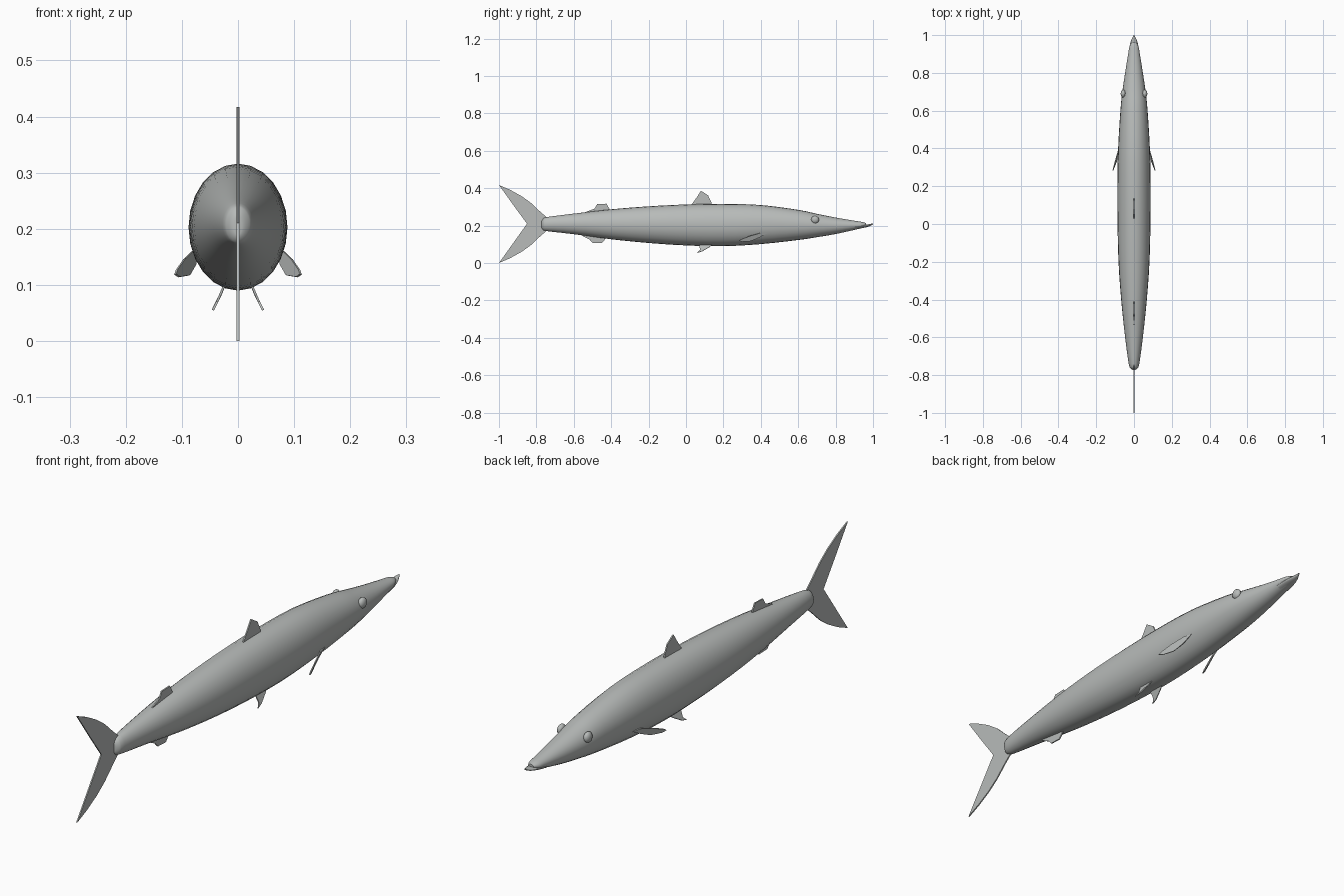
import bpy, bmesh, math
from mathutils import Vector

cube = bpy.data.objects.get("Cube")
if cube:
    bpy.data.objects.remove(cube, do_unlink=True)

grey = bpy.data.materials.new("fish grey")
grey.use_nodes = True
colour = (0.48, 0.5, 0.49, 1)
grey.diffuse_color = colour
grey.node_tree.nodes["Principled BSDF"].inputs["Base Color"].default_value = colour


def finish(name, bm, smooth=None):
    bmesh.ops.recalc_face_normals(bm, faces=bm.faces)
    mesh = bpy.data.meshes.new(name)
    bm.to_mesh(mesh)
    bm.free()
    mesh.materials.append(grey)
    obj = bpy.data.objects.new(name, mesh)
    bpy.context.collection.objects.link(obj)
    if smooth:
        bpy.ops.object.select_all(action='DESELECT')
        obj.select_set(True)
        bpy.context.view_layer.objects.active = obj
        bpy.ops.object.shade_smooth_by_angle(angle=math.radians(smooth))
    return obj


def spline(points, steps):
    """Smooth curve through the points."""
    pts = [Vector(p) for p in points]
    out = []
    for i in range(len(pts) - 1):
        a, b, c, d = pts[max(i - 1, 0)], pts[i], pts[i + 1], pts[min(i + 2, len(pts) - 1)]
        for k in range(steps):
            t = k / steps
            out.append(b + (c - a) * (t / 2) + (a * 2 - b * 5 + c * 4 - d) * (t * t / 2)
                       + (b * 3 - a - c * 3 + d) * (t ** 3 / 2))
    return out + [pts[-1]]


def loft(name, stations, steps, sides=24):
    """Oval rings along y; each station is (y, top, bottom, half width)."""
    bm = bmesh.new()
    rings = []
    for y, top, bottom, half in spline(stations, steps):
        ring = []
        for i in range(sides):
            a = math.tau * i / sides
            ring.append(bm.verts.new((half * math.sin(a), y,
                                      (top + bottom) / 2 + (top - bottom) / 2 * math.cos(a))))
        rings.append(ring)
    for r, s in zip(rings, rings[1:]):
        for i in range(sides):
            j = (i + 1) % sides
            bm.faces.new((r[i], r[j], s[j], s[i]))
    bm.faces.new(rings[0])
    bm.faces.new(rings[-1])
    return finish(name, bm, 50)


def fin(name, outline, thickness=0.005):
    """Thin plate cut to an outline of 3D points."""
    bm = bmesh.new()
    pts = [Vector(p) for p in outline]
    normal = sum((p.cross(q) for p, q in zip(pts, pts[1:] + pts[:1])), Vector()).normalized()
    sheets = [[bm.verts.new(p + normal * thickness * s) for p in pts] for s in (-0.5, 0.5)]
    for sheet in sheets:
        bm.faces.new(sheet)
    for i in range(len(pts)):
        j = (i + 1) % len(pts)
        bm.faces.new((sheets[0][i], sheets[0][j], sheets[1][j], sheets[1][i]))
    return finish(name, bm)


def middle_fin(name, outline):
    return fin(name, [(0, y, z) for y, z in outline])


# Body with a rounded tail stump and a tapering snout
loft("body", [
    (-0.772, 0.222, 0.188, 0.007), (-0.765, 0.235, 0.177, 0.018),
    (-0.74, 0.246, 0.17, 0.028), (-0.6, 0.264, 0.154, 0.047),
    (-0.4, 0.287, 0.127, 0.068), (-0.2, 0.303, 0.107, 0.082),
    (0.0, 0.313, 0.094, 0.087), (0.2, 0.316, 0.09, 0.088),
    (0.4, 0.31, 0.101, 0.084), (0.6, 0.284, 0.123, 0.072),
    (0.7, 0.263, 0.138, 0.062), (0.8, 0.243, 0.155, 0.047),
    (0.9, 0.226, 0.177, 0.031), (0.94, 0.22, 0.187, 0.024),
    (0.962, 0.214, 0.2, 0.012)], 3)

# Lower jaw reaching past the snout
loft("lower_jaw", [
    (0.9, 0.2, 0.178, 0.028), (0.94, 0.203, 0.186, 0.024),
    (0.975, 0.207, 0.194, 0.014), (1.0, 0.212, 0.206, 0.002)], 2, 16)

# Fins on the centre line
upper_edge = [(-0.74, 0.24), (-0.78, 0.275), (-0.83, 0.322), (-0.88, 0.358),
              (-0.94, 0.391), (-1.0, 0.417)]
fork = [(-0.925, 0.312), (-0.85, 0.21), (-0.925, 0.105)]
lower_edge = [(y, 0.417 - z) for y, z in reversed(upper_edge)]
middle_fin("tail_fin", upper_edge + fork + lower_edge)
middle_fin("front_dorsal_fin", [(0.02, 0.3), (0.035, 0.32), (0.06, 0.355), (0.08, 0.386),
                                (0.118, 0.362), (0.135, 0.325), (0.135, 0.3)])
middle_fin("rear_dorsal_fin", [(-0.54, 0.262), (-0.53, 0.275), (-0.49, 0.29), (-0.475, 0.315),
                               (-0.425, 0.317), (-0.41, 0.29), (-0.41, 0.275)])
middle_fin("anal_fin", [(-0.56, 0.155), (-0.55, 0.142), (-0.515, 0.125), (-0.5, 0.108),
                        (-0.45, 0.106), (-0.43, 0.13), (-0.43, 0.145)])

# Paired fins and eyes
for side, label in ((1, "left"), (-1, "right")):
    fin(label + "_pectoral_fin", [
        (side * x, y, z) for x, y, z in (
            (0.072, 0.435, 0.16), (0.08, 0.4, 0.161), (0.096, 0.345, 0.146),
            (0.109, 0.295, 0.127), (0.112, 0.283, 0.119), (0.105, 0.3, 0.114),
            (0.087, 0.345, 0.117), (0.076, 0.39, 0.136))], 0.004)
    fin(label + "_pelvic_fin", [
        (side * x, y, z) for x, y, z in (
            (0.022, 0.15, 0.105), (0.03, 0.125, 0.085), (0.041, 0.085, 0.062),
            (0.045, 0.06, 0.055), (0.037, 0.075, 0.07), (0.022, 0.07, 0.105))], 0.004)
    bm = bmesh.new()
    bmesh.ops.create_uvsphere(bm, u_segments=16, v_segments=10, radius=0.021)
    bmesh.ops.scale(bm, vec=(0.65, 1, 1), verts=bm.verts)
    bmesh.ops.translate(bm, vec=(side * 0.057, 0.69, 0.232), verts=bm.verts)
    finish(label + "_eye", bm, 60)
